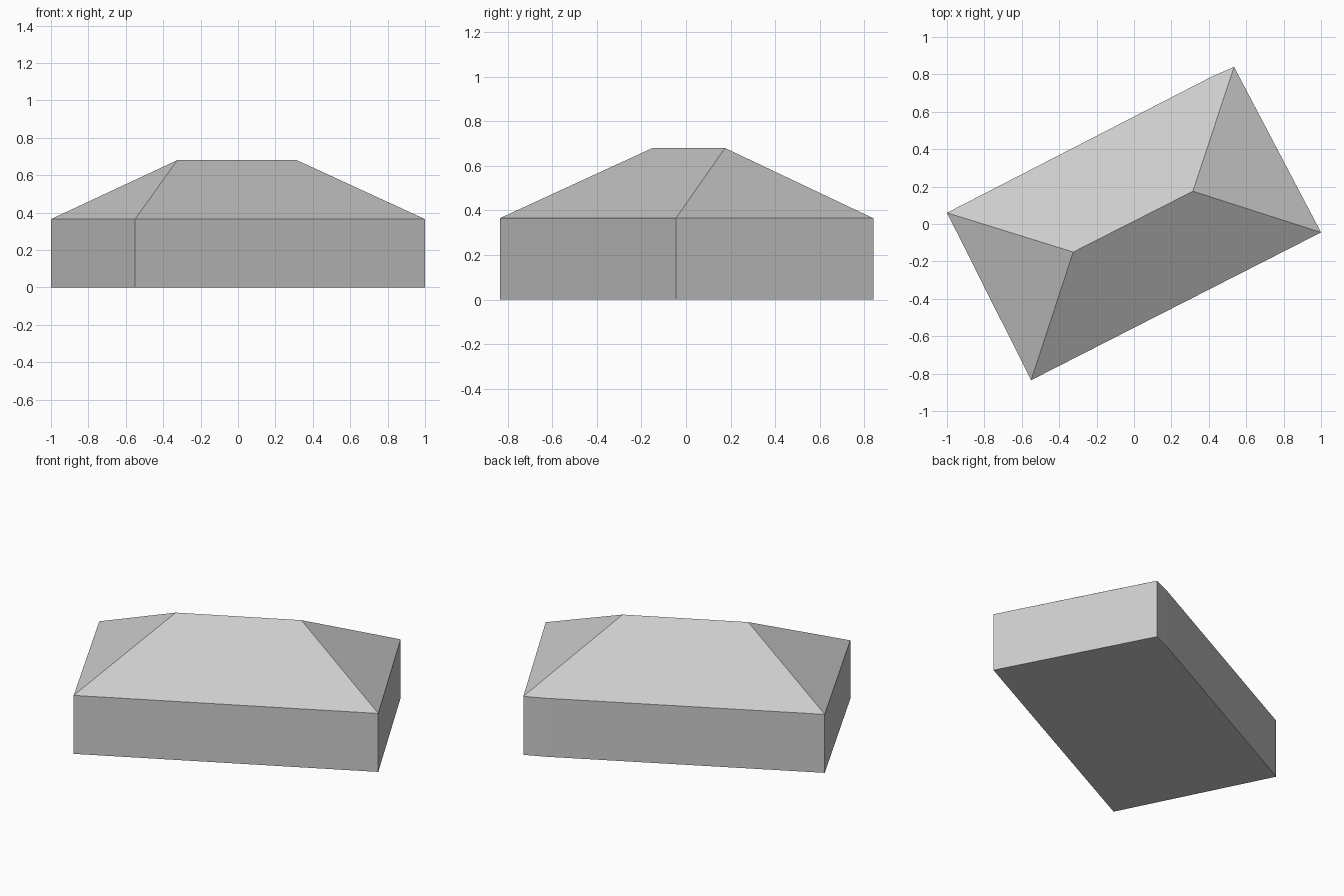
import bpy
import bmesh

cube = bpy.data.objects.get("Cube")
if cube:
    bpy.data.objects.remove(cube, do_unlink=True)

EAVES, RIDGE = 0.365, 0.68

# Footprint corners, counter-clockwise, with a slight kink in the back wall
footprint = [(-1.0, 0.06), (-0.55, -0.835), (1.0, -0.045),
             (0.535, 0.84), (0.42, 0.79)]
ridge_ends = [(-0.325, -0.15), (0.315, 0.175)]

grey = bpy.data.materials.new("plain_grey")
grey.use_nodes = True
colour = (0.6, 0.6, 0.6, 1.0)
grey.diffuse_color = colour
grey.node_tree.nodes["Principled BSDF"].inputs["Base Color"].default_value = colour


def finish(bm, name):
    """Turn a bmesh into a flat shaded object."""
    mesh = bpy.data.meshes.new(name)
    bm.normal_update()
    bm.to_mesh(mesh)
    bm.free()
    mesh.materials.append(grey)
    obj = bpy.data.objects.new(name, mesh)
    bpy.context.collection.objects.link(obj)


def ring(bm, points, z):
    return [bm.verts.new((x, y, z)) for x, y in points]


# Walls and floor
bm = bmesh.new()
low, high = ring(bm, footprint, 0), ring(bm, footprint, EAVES)
bm.faces.new(reversed(low))
for i in range(len(low)):
    j = (i + 1) % len(low)
    bm.faces.new((low[i], low[j], high[j], high[i]))
finish(bm, "walls")

# Hipped roof: two end slopes and two long slopes
bm = bmesh.new()
west, south, east, north, kink = ring(bm, footprint, EAVES)
ridge_west, ridge_east = ring(bm, ridge_ends, RIDGE)
for face in ((west, south, ridge_west),
             (south, east, ridge_east, ridge_west),
             (east, north, ridge_east),
             (north, kink, ridge_east),
             (kink, west, ridge_west, ridge_east)):
    bm.faces.new(face)
finish(bm, "hipped_roof")
